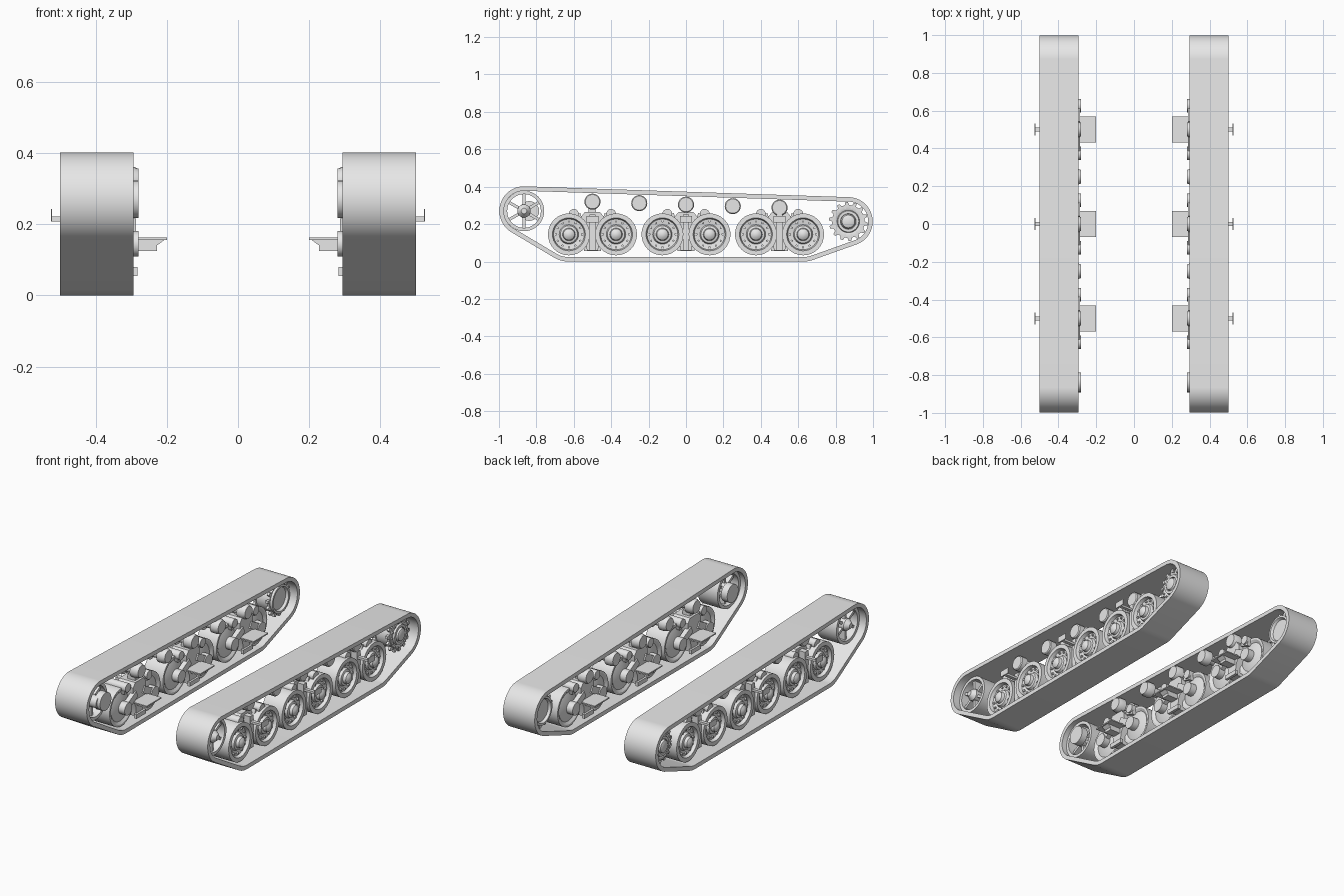
import bpy, bmesh
from math import sin, cos, pi, radians
from mathutils import Matrix, Vector

cube = bpy.data.objects.get("Cube")
if cube:
    bpy.data.objects.remove(cube)

GREY = (0.8, 0.8, 0.8, 1)
mat = bpy.data.materials.new("plain grey")
mat.use_nodes = True
mat.diffuse_color = GREY
mat.node_tree.nodes["Principled BSDF"].inputs["Base Color"].default_value = GREY


def finish(name, bm):
    """Turn a left-hand part into an object mirrored to the other side."""
    bmesh.ops.recalc_face_normals(bm, faces=bm.faces)
    mesh = bpy.data.meshes.new(name)
    bm.to_mesh(mesh)
    bm.free()
    mesh.materials.append(mat)
    obj = bpy.data.objects.new(name, mesh)
    bpy.context.collection.objects.link(obj)
    bpy.ops.object.select_all(action='DESELECT')
    obj.select_set(True)
    bpy.context.view_layer.objects.active = obj
    bpy.ops.object.shade_smooth_by_angle(angle=radians(30))
    mirror = obj.modifiers.new("other side", 'MIRROR')
    mirror.use_mirror_merge = False


def lathe(bm, y, z, profile, steps=32):
    """Spin (x, radius) points about a crosswise axle."""
    vs = [bm.verts.new((x, y, z + r)) for x, r in profile]
    es = [bm.edges.new(p) for p in zip(vs, vs[1:])]
    bmesh.ops.spin(bm, geom=vs + es, cent=(0, y, z), axis=(1, 0, 0),
                   angle=2 * pi, steps=steps, use_duplicate=False)
    bmesh.ops.remove_doubles(bm, verts=bm.verts, dist=0.0002)


def drum(bm, y, z, r, x0, x1, steps=24):
    lathe(bm, y, z, [(x0, 0), (x0, r), (x1, r), (x1, 0)], steps)


def prism(bm, pts, x0, x1):
    """Extrude a side outline (y, z) across x."""
    a = [bm.verts.new((x0, *p)) for p in pts]
    b = [bm.verts.new((x1, *p)) for p in pts]
    bm.faces.new(a)
    bm.faces.new(b[::-1])
    for i in range(len(a)):
        bm.faces.new((a[i - 1], a[i], b[i], b[i - 1]))


def box(bm, x, y, z, turn=0):
    """Box from ranges, turned about its crosswise axis."""
    lo, hi = Vector((x[0], y[0], z[0])), Vector((x[1], y[1], z[1]))
    m = (Matrix.Translation((lo + hi) / 2) @ Matrix.Rotation(turn, 4, 'X')
         @ Matrix.Diagonal((*(hi - lo), 1)))
    bmesh.ops.create_cube(bm, size=1, matrix=m)


IDLER, SPROCKET = (-0.866, 0.27), (0.868, 0.214)
WHEEL_Z = 0.145
BOGIES = (-0.5, 0, 0.5)
WHEELS = [c + s * 0.126 for c in BOGIES for s in (-1, 1)]

# Track band wrapped around the end wheels and road wheels
circles = [(*IDLER, 0.132), (*SPROCKET, 0.13),
           (-0.63, WHEEL_Z, WHEEL_Z), (0.63, WHEEL_Z, WHEEL_Z)]


def wrap(inset):
    pts = []
    for i in range(144):
        n = (cos(i * pi / 72), sin(i * pi / 72))
        y, z, r = max(circles, key=lambda c: c[0] * n[0] + c[1] * n[1] + c[2])
        pts.append((y + (r - inset) * n[0], z + (r - inset) * n[1]))
    return pts


bm = bmesh.new()
rings = [[bm.verts.new((x, *p)) for p in wrap(inset)]
         for x, inset in ((0.293, 0), (0.5, 0), (0.5, 0.024), (0.293, 0.024))]
for k in range(4):
    a, b = rings[k - 1], rings[k]
    for i in range(len(a)):
        bm.faces.new((a[i - 1], a[i], b[i], b[i - 1]))
finish("track_band", bm)

# Road wheels with dished faces, hubs and bolts
bm = bmesh.new()
for y in WHEELS:
    lathe(bm, y, WHEEL_Z, [
        (0.32, 0), (0.32, 0.04), (0.335, 0.085), (0.325, 0.1), (0.325, 0.112),
        (0.455, 0.112), (0.455, 0.088), (0.435, 0.082), (0.43, 0.052),
        (0.445, 0.046), (0.448, 0.034), (0.465, 0.03), (0.475, 0.016), (0.477, 0)])
finish("road_wheels", bm)

bm = bmesh.new()
for y in WHEELS:
    for i in range(12):
        a = i * pi / 6
        drum(bm, y + 0.07 * cos(a), WHEEL_Z + 0.07 * sin(a), 0.007, 0.43, 0.442, 6)
finish("wheel_bolts", bm)

# Axle caps and swing arms
bm = bmesh.new()
for c in BOGIES:
    for s in (-1, 1):
        drum(bm, c + s * 0.126, WHEEL_Z, 0.036, 0.28, 0.33)
        y = c + s * 0.085
        box(bm, (0.287, 0.315), (y - 0.06, y + 0.06), (0.15, 0.19), -s * 0.5)
        drum(bm, c + s * 0.1, 0.255, 0.026, 0.30, 0.44, 16)
        y = c + s * 0.09
        box(bm, (0.31, 0.42), (y - 0.03, y + 0.03), (0.225, 0.25), -s * 0.3)
finish("swing_arms", bm)

# Bogie brackets between each pair of wheels
bm = bmesh.new()
for c in BOGIES:
    prism(bm, [(c - 0.03, 0.06), (c + 0.03, 0.06), (c + 0.035, 0.12), (c + 0.06, 0.17),
               (c + 0.06, 0.24), (c + 0.04, 0.265), (c - 0.04, 0.265),
               (c - 0.06, 0.24), (c - 0.06, 0.17), (c - 0.035, 0.12)], 0.295, 0.40)
    box(bm, (0.40, 0.44), (c - 0.016, c + 0.016), (0.06, 0.25))
    box(bm, (0.283, 0.30), (c - 0.045, c + 0.045), (0.055, 0.08))
    box(bm, (0.31, 0.36), (c - 0.02, c + 0.02), (0.25, 0.29))
finish("bogie_brackets", bm)

# Inner mounting shelves with a tapered gusset
bm = bmesh.new()
for c in BOGIES:
    box(bm, (0.20, 0.30), (c - 0.068, c + 0.068), (0.155, 0.162))
    section = [(0.205, 0.157), (0.228, 0.14), (0.228, 0.125), (0.3, 0.125), (0.3, 0.157)]
    sides = [[bm.verts.new((x, c + w, z)) for x, z in section] for w in (-0.025, 0.025)]
    bm.faces.new(sides[0])
    bm.faces.new(sides[1][::-1])
    for i in range(len(section)):
        bm.faces.new((sides[0][i - 1], sides[0][i], sides[1][i], sides[1][i - 1]))
finish("mounting_shelves", bm)

# Outer support pins with end plates
bm = bmesh.new()
for c in BOGIES:
    box(bm, (0.39, 0.525), (c - 0.01, c + 0.01), (0.208, 0.221))
    box(bm, (0.522, 0.526), (c - 0.032, c + 0.032), (0.208, 0.243))
finish("support_pins", bm)

# Return rollers following the sloping upper run
bm = bmesh.new()
for i in range(5):
    y, z = -0.5 + i * 0.25, 0.32 - i * 0.008
    lathe(bm, y, z, [(0.28, 0), (0.28, 0.036), (0.30, 0.043), (0.33, 0.043), (0.33, 0.025),
                     (0.39, 0.025), (0.39, 0.043), (0.43, 0.043), (0.435, 0.038), (0.435, 0)], 24)
finish("return_rollers", bm)

# Spoked idler at the front
bm = bmesh.new()
y, z = IDLER
lathe(bm, y, z, [(0.325, 0.09), (0.325, 0.108), (0.455, 0.108), (0.455, 0.09), (0.325, 0.09)], 48)
lathe(bm, y, z, [(0.30, 0), (0.30, 0.035), (0.45, 0.035), (0.462, 0.026), (0.475, 0.015), (0.475, 0)])
for i in range(6):
    a = pi / 2 + i * pi / 3
    cy, cz = y + 0.06 * cos(a), z + 0.06 * sin(a)
    box(bm, (0.35, 0.44), (cy - 0.036, cy + 0.036), (cz - 0.008, cz + 0.008), a)
drum(bm, y + 0.028, z, 0.053, 0.28, 0.32)
finish("idler_wheel", bm)

# Toothed drive sprocket at the rear
bm = bmesh.new()
y, z = SPROCKET
teeth = [(y + r * cos(a), z + r * sin(a)) for i in range(14)
         for r, a in [(r, (i + f) * pi / 7) for r, f in
                      ((0.088, 0), (0.088, 0.4), (0.104, 0.55), (0.104, 0.85))]]
prism(bm, teeth, 0.43, 0.445)
prism(bm, teeth, 0.34, 0.355)
lathe(bm, y, z, [(0.37, 0), (0.37, 0.05), (0.325, 0.07), (0.325, 0.082), (0.45, 0.082),
                 (0.45, 0.066), (0.447, 0.06), (0.458, 0.056), (0.458, 0.042),
                 (0.45, 0.04), (0.465, 0.034), (0.47, 0.024), (0.47, 0)])
for i in range(14):
    a = i * pi / 7
    drum(bm, y + 0.074 * cos(a), z + 0.074 * sin(a), 0.006, 0.448, 0.456, 6)
finish("drive_sprocket", bm)
